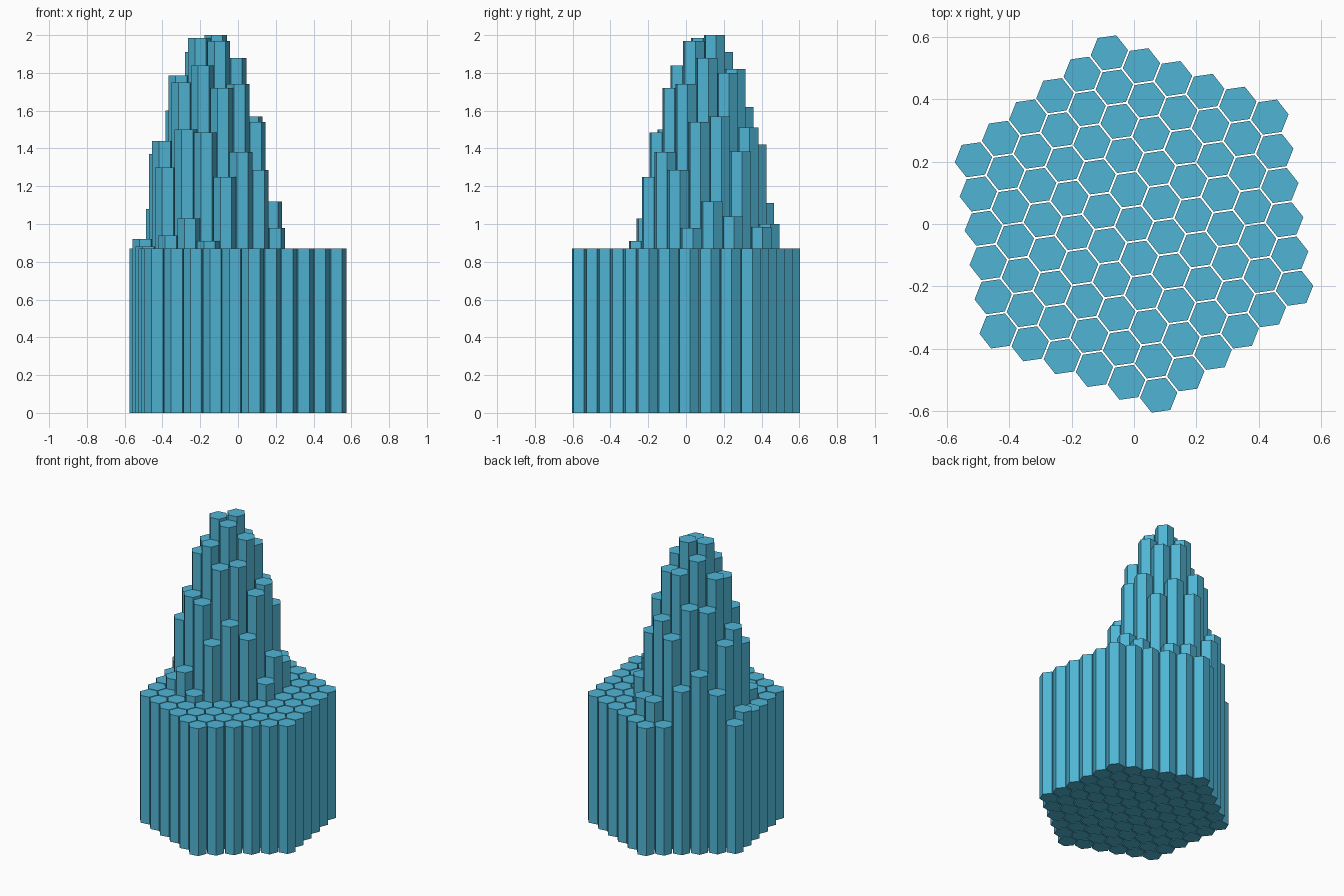
import bpy, bmesh, math

if "Cube" in bpy.data.objects:
    bpy.data.objects.remove(bpy.data.objects["Cube"])

PITCH, RADIUS, RINGS = 0.1107, 0.0603, 5   # spacing, column radius, rings round the centre
TURN = math.radians(8.2)                   # whole grid is turned slightly
BASE = 0.87                                # height of the flat outer columns

# Raised columns: row -> (first step, heights)
RAISED = {
    -5: (-2, [0.88, 0.92]),
    -4: (-3, [0.94, 1.30, 1.44, 1.37, 1.08]),
    -3: (-3, [1.03, 1.50, 1.75, 1.785, 1.60, 1.21]),
    -2: (-3, [0.91, 1.485, 1.84, 1.985, 1.91, 1.62, 1.11]),
    -1: (-2, [1.25, 1.72, 1.97, 2.0, 1.82, 1.42]),
    0: (-1, [1.38, 1.74, 1.88, 1.80, 1.51, 1.0]),
    1: (0, [1.285, 1.54, 1.57, 1.385, 0.985]),
    2: (1, [0.98, 1.12, 1.04]),
}

blue = bpy.data.materials.new("sky blue")
blue.diffuse_color = (0.08, 0.46, 0.66, 1)
blue.use_nodes = True
blue.node_tree.nodes["Principled BSDF"].inputs["Base Color"].default_value = blue.diffuse_color


def height(i, j):
    first, row = RAISED.get(i, (0, []))
    return row[j - first] if 0 <= j - first < len(row) else BASE


def column(name, x, y, h):
    """Upright six-sided prism standing on z = 0."""
    bm = bmesh.new()
    ring = [bm.verts.new((RADIUS * math.cos(TURN + k * math.pi / 3),
                          RADIUS * math.sin(TURN + k * math.pi / 3), 0)) for k in range(6)]
    bottom = bm.faces.new(ring)
    ext = bmesh.ops.extrude_face_region(bm, geom=[bottom], use_keep_orig=True)
    top = [v for v in ext["geom"] if isinstance(v, bmesh.types.BMVert)]
    bmesh.ops.translate(bm, verts=top, vec=(0, 0, h))
    bmesh.ops.recalc_face_normals(bm, faces=bm.faces)
    mesh = bpy.data.meshes.new(name)
    bm.to_mesh(mesh)
    bm.free()
    mesh.materials.append(blue)
    ob = bpy.data.objects.new(name, mesh)
    ob.location = (x, y, 0)
    bpy.context.collection.objects.link(ob)


# Hexagonal field of columns, along two grid directions 120 degrees apart
a, b = TURN - math.radians(30), TURN + math.radians(90)
for i in range(-RINGS, RINGS + 1):
    for j in range(-RINGS, RINGS + 1):
        if abs(i - j) <= RINGS:
            x = PITCH * (i * math.cos(a) + j * math.cos(b))
            y = PITCH * (i * math.sin(a) + j * math.sin(b))
            h = height(i, j)
            column("tall_column" if h > BASE else "base_column", x, y, h)
